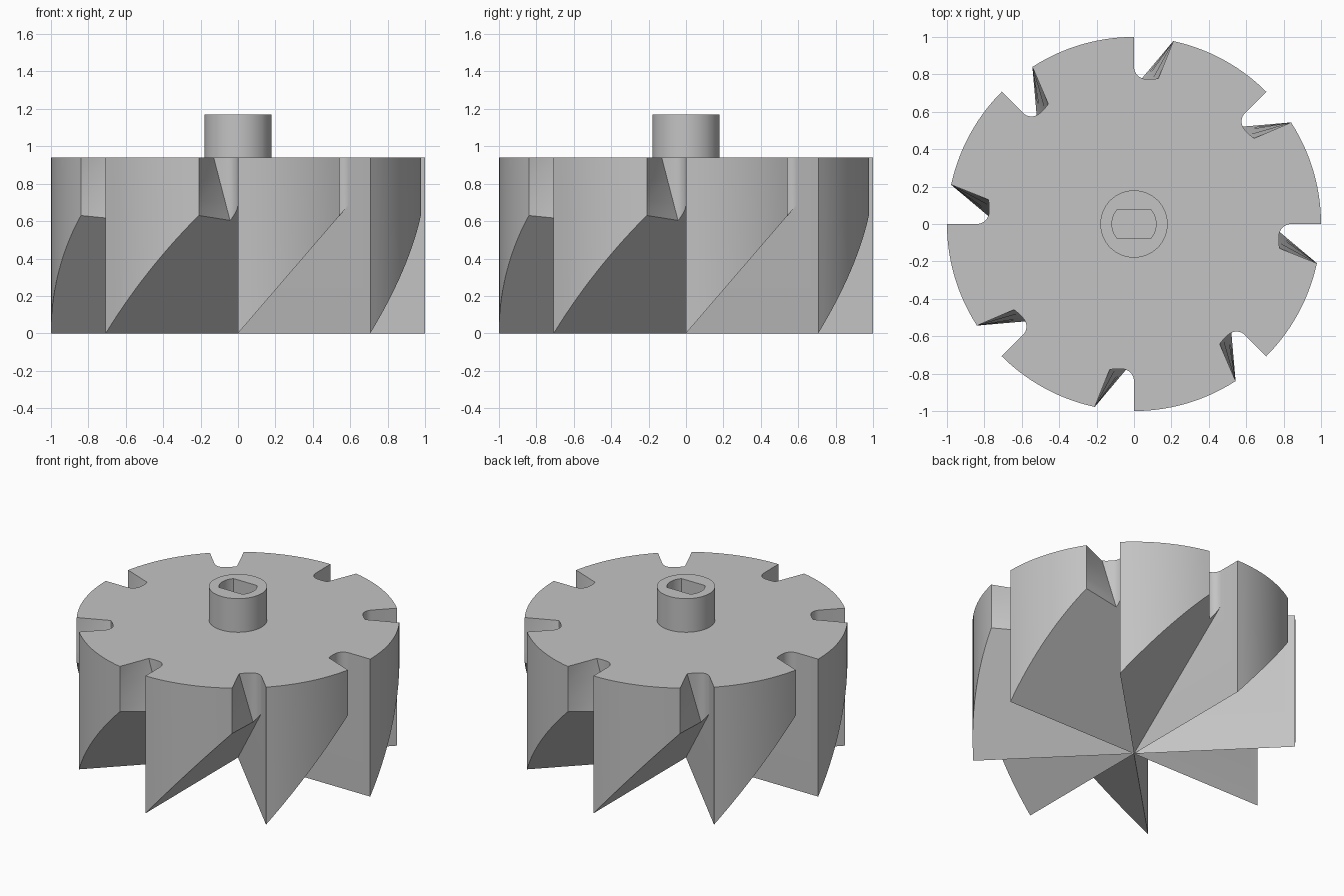
import bpy, bmesh, math
from mathutils import Vector

if "Cube" in bpy.data.objects:
    bpy.data.objects.remove(bpy.data.objects["Cube"])

TOP = 0.94          # rotor height
HUB_TOP = 1.17      # hub height
TEETH = 8
STEP = math.tau / TEETH
SLOPE = 1.16        # rise of each tooth underside
RIM_END = math.radians(32.9)

grey = bpy.data.materials.new("plain grey")
grey.diffuse_color = (0.55, 0.55, 0.55, 1)
grey.use_nodes = True
grey.node_tree.nodes["Principled BSDF"].inputs["Base Color"].default_value = grey.diffuse_color


class Builder:
    """Collects faces and shares vertices that fall on the same spot."""
    def __init__(self):
        self.bm = bmesh.new()
        self.cache = {}

    def vert(self, p):
        key = tuple(round(c, 4) + 0.0 for c in p)
        if key not in self.cache:
            self.cache[key] = self.bm.verts.new(p)
        return self.cache[key]

    def face(self, points):
        vs = list(dict.fromkeys(self.vert(p) for p in points))
        if len(vs) > 2:
            self.bm.faces.new(vs)

    def finish(self, name):
        bmesh.ops.recalc_face_normals(self.bm, faces=self.bm.faces)
        mesh = bpy.data.meshes.new(name)
        self.bm.to_mesh(mesh)
        self.bm.free()
        obj = bpy.data.objects.new(name, mesh)
        bpy.context.collection.objects.link(obj)
        mesh.materials.append(grey)
        bpy.ops.object.select_all(action='DESELECT')
        obj.select_set(True)
        bpy.context.view_layer.objects.active = obj
        bpy.ops.object.shade_smooth_by_angle(angle=math.radians(25))
        return obj


def lerp(a, b, t):
    return a + (b - a) * t


# Rotor: eight identical saw teeth around the axis
rotor = Builder()
top_outline = []

# Notch back wall in (along next tooth, behind next tooth) coordinates
notch = []
for i in range(10):
    t = math.radians(10 * i)
    notch.append((0.84 - 0.065 * math.sin(t), 0.065 - 0.065 * math.cos(t)))
notch += [(0.774, 0.098), (0.778, 0.13)]
K = 7               # first notch point that meets the twisted cheek
N = len(notch) - 1

for s in range(TEETH):
    def put(x, y, z):
        c, n = math.cos(s * STEP), math.sin(s * STEP)
        return Vector((x * c - y * n, x * n + y * c, z))

    def under(x, y):
        return put(x, y, SLOPE * y)

    # Outer rim, trimmed below by the sloping underside
    rim = [(math.cos(RIM_END * i / 14), math.sin(RIM_END * i / 14)) for i in range(15)]
    for a, b in zip(rim, rim[1:]):
        rotor.face([under(*a), under(*b), put(*b, TOP), put(*a, TOP)])

    # Notch: vertical rounded back, then a twisted cheek to the rim
    h = math.sqrt(0.5)
    back = [((u + v) * h, (u - v) * h) for u, v in notch]
    cheek_x, cheek_y = rim[-1]
    low, cheek = [], []
    for i, (x, y) in enumerate(back):
        if i <= K:
            low.append(SLOPE * y)
        else:
            low.append(lerp(low[K], TOP, (back[i][1] - back[K][1]) / (back[N][1] - back[K][1])))
        f = max(0, i - K) / (N - K)
        cheek.append(lerp(SLOPE * cheek_y, TOP, f))
    for i in range(K, N):
        low[i] = lerp(low[K], TOP, (notch[i][1] - notch[K][1]) / (notch[N][1] - notch[K][1]))
        cheek[i] = lerp(SLOPE * cheek_y, TOP, (notch[i][1] - notch[K][1]) / (notch[N][1] - notch[K][1]))
    low[N] = cheek[N] = TOP
    for i in range(N):
        p, q = back[i], back[i + 1]
        rotor.face([put(*p, low[i]), put(*q, low[i + 1]), put(*q, TOP), put(*p, TOP)])
        if i >= K:
            a0 = put(cheek_x, cheek_y, cheek[i])
            a1 = put(cheek_x, cheek_y, cheek[i + 1])
            p0, q0 = put(*p, low[i]), put(*q, low[i + 1])
            rotor.face([a0, p0, q0])
            rotor.face([a0, q0, a1])

    # Sloping underside
    rotor.face([put(0, 0, 0)] + [under(*p) for p in rim]
               + [under(*p) for p in reversed(back[:K + 1])])

    # Radial front wall of the next tooth
    w = back[0]
    rotor.face([put(0, 0, 0), put(h, h, 0), put(h, h, TOP), put(*w, TOP), under(*w)])

    top_outline += [put(*p, TOP) for p in rim] + [put(*p, TOP) for p in reversed(back)]

rotor.face(top_outline)
rotor.finish("rotor")

# Hub: round post with a flat-sided shaft slot
hub = Builder()
corner = math.asin(0.078 / 0.118)
angles = sorted([math.tau * i / 64 for i in range(64)]
                + [corner, math.pi - corner, math.pi + corner, math.tau - corner])


def slot_radius(a):
    return min(0.118, 0.078 / max(abs(math.sin(a)), 1e-6))


def ring(radius, z):
    return [Vector((radius(a) * math.cos(a), radius(a) * math.sin(a), z)) for a in angles]


rings = [ring(lambda a: 0.18, TOP), ring(lambda a: 0.18, HUB_TOP),
         ring(slot_radius, HUB_TOP), ring(slot_radius, TOP)]
for r0, r1 in zip(rings, rings[1:]):
    for i in range(len(angles)):
        j = (i + 1) % len(angles)
        hub.face([r0[i], r0[j], r1[j], r1[i]])
hub.finish("hub")
